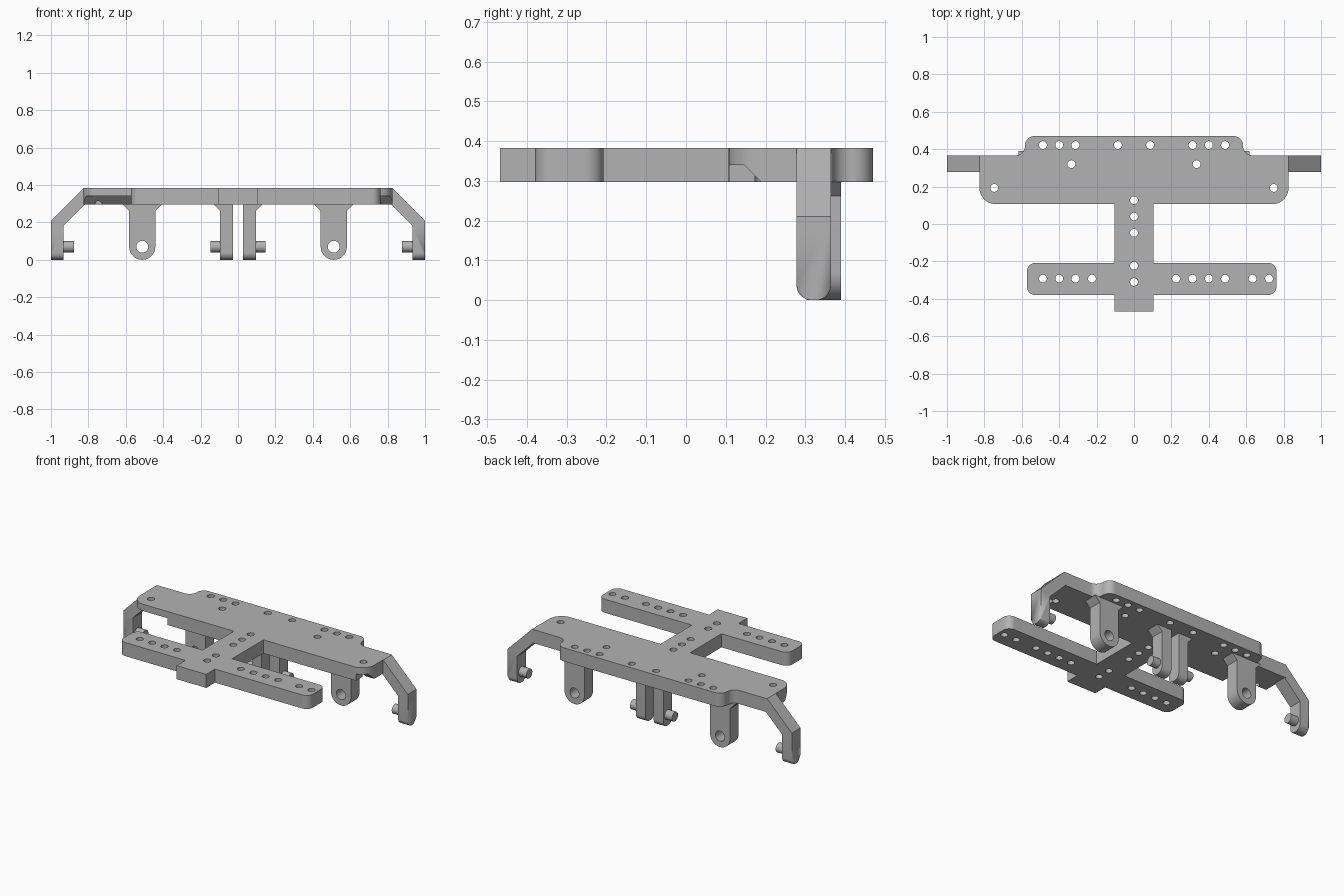
import bpy, bmesh, math
from mathutils import Matrix, Vector

if "Cube" in bpy.data.objects:
    bpy.data.objects.remove(bpy.data.objects["Cube"])

grey = bpy.data.materials.new("plain_grey")
grey.diffuse_color = (0.45, 0.45, 0.45, 1)
grey.use_nodes = True
grey.node_tree.nodes["Principled BSDF"].inputs["Base Color"].default_value = grey.diffuse_color

# Local (u, v, depth) axes mapped to world for each extrusion direction
ALONG_Z = Matrix.Identity(4)
ALONG_Y = Matrix(((1, 0, 0, 0), (0, 0, -1, 0), (0, 1, 0, 0), (0, 0, 0, 1)))
ALONG_X = Matrix(((0, 0, 1, 0), (1, 0, 0, 0), (0, 1, 0, 0), (0, 0, 0, 1)))


def circle(x, y, r, n=32):
    return [(x + r * math.cos(i * math.tau / n), y + r * math.sin(i * math.tau / n)) for i in range(n)]


def rounded(corners, n=10):
    """Outline with right-angle corners (x, y, radius)."""
    out = []
    for i, (x, y, r) in enumerate(corners):
        p = Vector((x, y))
        if r == 0:
            out.append((x, y))
            continue
        a = (Vector(corners[i - 1][:2]) - p).normalized()
        b = (Vector(corners[(i + 1) % len(corners)][:2]) - p).normalized()
        c = p + (a + b) * r
        for k in range(n + 1):
            t = k / n * math.pi / 2
            out.append(tuple(c - b * r * math.cos(t) - a * r * math.sin(t)))
    return out


def extrude(name, loops, lo, hi, frame):
    """Filled profile with holes, extruded from lo to hi on a world axis."""
    cu = bpy.data.curves.new(name, 'CURVE')
    cu.dimensions = '2D'
    cu.fill_mode = 'BOTH'
    cu.extrude = (hi - lo) / 2
    for loop in loops:
        s = cu.splines.new('POLY')
        s.points.add(len(loop) - 1)
        for pt, (u, v) in zip(s.points, loop):
            pt.co = (u, v, 0, 1)
        s.use_cyclic_u = True
    tmp = bpy.data.objects.new(name + "_tmp", cu)
    bpy.context.collection.objects.link(tmp)
    dg = bpy.context.evaluated_depsgraph_get()
    me = bpy.data.meshes.new_from_object(tmp.evaluated_get(dg))
    bpy.data.objects.remove(tmp)
    mid = (lo + hi) / 2
    if frame is ALONG_Y:
        mid = -mid
    me.transform(frame @ Matrix.Translation((0, 0, mid)))
    bm = bmesh.new()
    bm.from_mesh(me)
    bmesh.ops.remove_doubles(bm, verts=bm.verts, dist=1e-5)
    bmesh.ops.recalc_face_normals(bm, faces=bm.faces)
    bm.to_mesh(me)
    bm.free()
    me.materials.clear()
    me.materials.append(grey)
    ob = bpy.data.objects.new(name, me)
    bpy.context.collection.objects.link(ob)
    return ob


Z0, Z1 = 0.297, 0.383       # plate underside and top
Y0, Y1 = 0.278, 0.365       # arm and tab depth

# Main plate, stem and cross bar as one outline with screw holes
outline = rounded([
    (-0.583, 0.47, 0.05), (-0.583, 0.367, 0.05), (-0.826, 0.367, 0), (-0.826, 0.107, 0.085),
    (-0.104, 0.107, 0), (-0.104, -0.208, 0), (-0.572, -0.208, 0.045), (-0.572, -0.38, 0.045),
    (-0.104, -0.38, 0), (-0.104, -0.468, 0), (0.104, -0.468, 0), (0.104, -0.38, 0),
    (0.762, -0.38, 0.045), (0.762, -0.208, 0.045), (0.104, -0.208, 0), (0.104, 0.107, 0),
    (0.826, 0.107, 0.085), (0.826, 0.367, 0), (0.583, 0.367, 0.05), (0.583, 0.47, 0.05)])
holes = [(s * x, 0.422) for s in (-1, 1) for x in (0.086, 0.313, 0.4, 0.487)]
holes += [(s * x, y) for s in (-1, 1) for x, y in ((0.335, 0.32), (0.747, 0.193))]
holes += [(0, y) for y in (0.127, 0.04, -0.047, -0.223, -0.31)]
holes += [(s * x, -0.292) for s in (-1, 1) for x in (0.225, 0.313, 0.4, 0.487)]
holes += [(0.634, -0.292), (0.722, -0.292)]
plate = extrude("mounting_plate", [outline] + [circle(x, y, 0.021, 24) for x, y in holes], Z0, Z1, ALONG_Z)

# Relief cuts under the two front corners
notch = [(0.05, 0.25), (0.05, 0.34), (0.146, 0.34), (0.189, Z0), (0.236, 0.25)]
for lo, hi in ((-0.9, -0.572), (0.755, 0.9)):
    cutter = extrude("relief_cutter", [notch], lo, hi, ALONG_X)
    cutter.hide_render = True
    mod = plate.modifiers.new("relief", 'BOOLEAN')
    mod.operation = 'DIFFERENCE'
    mod.solver = 'EXACT'
    mod.object = cutter
    bpy.context.view_layer.objects.active = plate
    bpy.ops.object.modifier_apply(modifier=mod.name)
    bpy.data.objects.remove(cutter)

for s, side in ((-1, "left"), (1, "right")):
    # Bent outer arm with rounded foot
    prof = [(1, 0), (1, 0.21), (0.827, Z1), (0.78, Z1), (0.78, Z0), (0.817, Z0), (0.932, 0.182), (0.932, 0)]
    arm = extrude(side + "_arm", [[(s * x, z) for x, z in prof]], Y0, Y1, ALONG_Y)
    bm = bmesh.new()
    bm.from_mesh(arm.data)
    feet = [e for e in bm.edges if all(v.co.z < 1e-4 for v in e.verts)
            and abs(e.verts[0].co.y - e.verts[1].co.y) < 1e-4]
    bmesh.ops.bevel(bm, geom=feet, offset=0.038, segments=8, profile=0.5, affect='EDGES')
    bm.to_mesh(arm.data)
    bm.free()

    # Inner tab with rounded foot and small gusset
    tab = rounded([(Y0, 0, 0.038), (Y1, 0, 0.038), (Y1, 0.31, 0), (Y0, 0.31, 0)])
    a, b = sorted((s * 0.028, s * 0.096))
    extrude(side + "_inner_tab", [tab], a, b, ALONG_X)
    extrude(side + "_tab_gusset", [[(s * 0.09, 0.256), (s * 0.131, Z0), (s * 0.131, 0.3), (s * 0.09, 0.3)]],
            Y0, Y1, ALONG_Y)

    # Pegs on the arm (pointing in) and on the tab (pointing out)
    for name, x0, x1 in (("_arm_peg", 0.877, 0.94), ("_tab_peg", 0.09, 0.148)):
        a, b = sorted((s * x0, s * x1))
        extrude(side + name, [circle(0.322, 0.07, 0.03)], a, b, ALONG_X)

    # Hinge lug with pin hole, round bottom and flared top
    cx = s * 0.512
    lug = [(cx + 0.07 * math.cos(t), 0.07 + 0.07 * math.sin(t))
           for t in [math.pi + i * math.pi / 20 for i in range(21)]]
    lug += [(cx + 0.07, 0.262), (cx + 0.105, Z0), (cx + 0.105, 0.3),
            (cx - 0.105, 0.3), (cx - 0.105, Z0), (cx - 0.07, 0.262)]
    extrude(side + "_hinge_lug", [lug, circle(cx, 0.07, 0.032)], 0.303, 0.39, ALONG_Y)

# Smooth the rounded walls while keeping hard edges
bpy.ops.object.select_all(action='DESELECT')
for ob in bpy.context.collection.objects:
    ob.select_set(True)
bpy.context.view_layer.objects.active = plate
bpy.ops.object.shade_smooth_by_angle(angle=math.radians(30))
